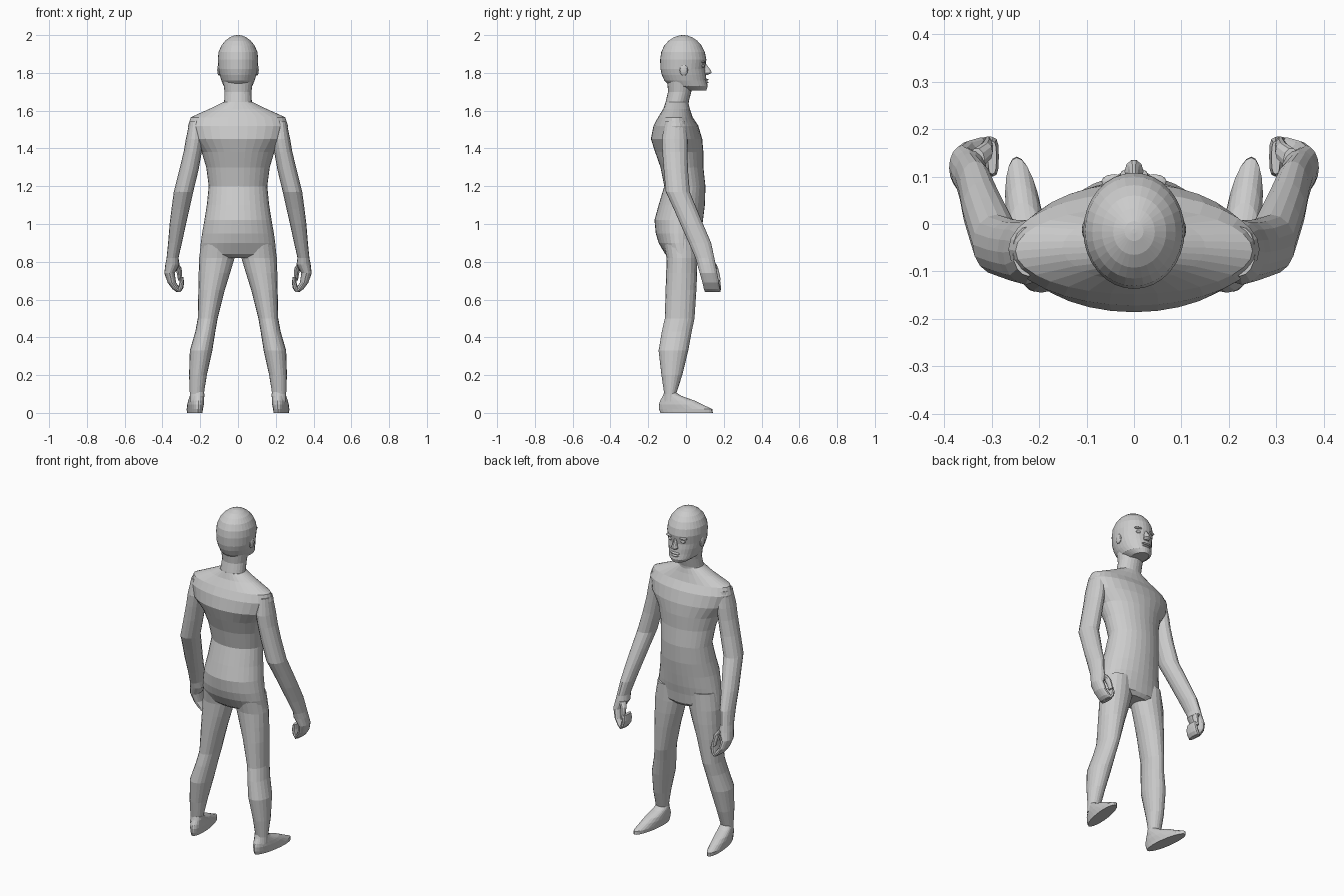
import bpy, bmesh, math
from mathutils import Matrix


def loft(name, rings, n=24, mirror=False, power=1.0, shear=0.0):
    """Skin horizontal oval rings given as (z, x0, x1, y0, y1)."""
    bm = bmesh.new()
    loops = []
    for z, x0, x1, y0, y1 in rings:
        loop = []
        for i in range(n):
            a = 2 * math.pi * i / n
            c, s = math.cos(a), math.sin(a)
            c = math.copysign(abs(c) ** power, c)
            s = math.copysign(abs(s) ** power, s)
            y = (y0 + y1) / 2 + s * (y1 - y0) / 2
            x = (x0 + x1) / 2 + c * (x1 - x0) / 2 + shear * y
            loop.append(bm.verts.new((x, y, z)))
        loops.append(loop)
    for a, b in zip(loops, loops[1:]):
        for i in range(n):
            j = (i + 1) % n
            bm.faces.new((a[i], a[j], b[j], b[i]))
    bm.faces.new(loops[0])
    bm.faces.new(loops[-1])
    bmesh.ops.recalc_face_normals(bm, faces=bm.faces[:])
    return finish(name, bm, mirror)


def finish(name, bm, mirror):
    mesh = bpy.data.meshes.new(name)
    bm.to_mesh(mesh)
    bm.free()
    ob = bpy.data.objects.new(name, mesh)
    bpy.context.collection.objects.link(ob)
    if mirror:
        ob.modifiers.new("Mirror", 'MIRROR')
    return ob


def blob(name, loc, size, mirror=False):
    """Squashed ball for facial details."""
    bm = bmesh.new()
    bmesh.ops.create_uvsphere(bm, u_segments=12, v_segments=8, radius=1)
    bmesh.ops.transform(bm, verts=bm.verts[:], matrix=Matrix.Translation(loc) @ Matrix.Diagonal((*size, 1)))
    return finish(name, bm, mirror)


def centred(rows):
    return [(z, -w, w, a, b) for z, w, a, b in rows]


# Torso: hips to shoulders
loft("torso", centred([
    (0.82, 0.12, -0.085, 0.045), (0.84, 0.203, -0.11, 0.062), (0.90, 0.197, -0.145, 0.07),
    (0.95, 0.19, -0.16, 0.08), (1.02, 0.178, -0.167, 0.09), (1.10, 0.165, -0.145, 0.1),
    (1.20, 0.155, -0.115, 0.103), (1.30, 0.168, -0.135, 0.092), (1.38, 0.192, -0.163, 0.092),
    (1.45, 0.245, -0.186, 0.086), (1.52, 0.265, -0.172, 0.065), (1.565, 0.25, -0.148, 0.035),
    (1.61, 0.15, -0.12, 0.02), (1.645, 0.078, -0.108, 0.012)]), 32)

# Neck
loft("neck", centred([
    (1.60, 0.085, -0.115, 0.012), (1.65, 0.073, -0.107, 0.015),
    (1.70, 0.071, -0.095, 0.028), (1.76, 0.08, -0.1, 0.04)]))

# Head
loft("head", centred([
    (1.708, 0.045, -0.02, 0.108), (1.73, 0.076, -0.085, 0.115), (1.76, 0.088, -0.115, 0.108),
    (1.79, 0.097, -0.128, 0.105), (1.82, 0.103, -0.135, 0.1), (1.87, 0.107, -0.137, 0.108),
    (1.91, 0.103, -0.131, 0.1), (1.945, 0.088, -0.115, 0.082), (1.97, 0.068, -0.092, 0.06),
    (1.988, 0.044, -0.065, 0.033), (1.998, 0.02, -0.036, 0.006), (2.0, 0.004, -0.02, -0.01)]), 32)

# Face details
loft("nose", centred([
    (1.79, 0.016, 0.085, 0.118), (1.80, 0.02, 0.085, 0.136),
    (1.812, 0.013, 0.085, 0.134), (1.85, 0.008, 0.08, 0.105)]), 10)
blob("upper_lip", (0, 0.104, 1.764), (0.03, 0.015, 0.006))
blob("lower_lip", (0, 0.105, 1.750), (0.027, 0.015, 0.006))
blob("eye", (0.04, 0.087, 1.836), (0.017, 0.012, 0.009), True)
blob("brow", (0.042, 0.09, 1.857), (0.027, 0.015, 0.006), True)
blob("ear", (0.1, -0.012, 1.815), (0.01, 0.022, 0.03), True)

# Arms down to the folded palm
loft("arm", [
    (1.545, 0.19, 0.256, -0.11, -0.005), (1.45, 0.18, 0.276, -0.128, 0.008),
    (1.38, 0.192, 0.288, -0.125, 0.008), (1.29, 0.208, 0.31, -0.118, 0.01),
    (1.17, 0.237, 0.34, -0.107, 0.02), (1.08, 0.257, 0.352, -0.065, 0.057),
    (1.00, 0.275, 0.362, -0.03, 0.09), (0.90, 0.297, 0.37, 0.015, 0.133),
    (0.82, 0.315, 0.378, 0.05, 0.15), (0.785, 0.31, 0.385, 0.06, 0.157),
    (0.74, 0.335, 0.39, 0.073, 0.165), (0.69, 0.328, 0.373, 0.087, 0.175),
    (0.655, 0.305, 0.347, 0.095, 0.182), (0.64, 0.303, 0.325, 0.1, 0.182)], 16, True)

# Curled fingertips and thumb
loft("fingers", [
    (0.642, 0.303, 0.33, 0.1, 0.183), (0.66, 0.29, 0.318, 0.1, 0.185),
    (0.69, 0.285, 0.31, 0.1, 0.183), (0.72, 0.29, 0.308, 0.105, 0.175)], 12, True, 0.7)
loft("thumb", [
    (0.79, 0.315, 0.35, 0.11, 0.16), (0.765, 0.298, 0.33, 0.13, 0.172),
    (0.73, 0.297, 0.322, 0.145, 0.18), (0.70, 0.3, 0.317, 0.155, 0.185)], 10, True)

# Legs
loft("leg", [
    (0.92, 0.02, 0.19, -0.12, 0.06), (0.82, 0.018, 0.206, -0.103, 0.06),
    (0.74, 0.042, 0.208, -0.105, 0.059), (0.65, 0.07, 0.21, -0.108, 0.055),
    (0.50, 0.108, 0.213, -0.112, 0.045), (0.43, 0.12, 0.226, -0.128, 0.03),
    (0.33, 0.136, 0.255, -0.145, 0.012), (0.20, 0.165, 0.259, -0.13, -0.02),
    (0.10, 0.181, 0.255, -0.115, -0.052), (0.06, 0.183, 0.255, -0.12, -0.05)], 20, True)

# Feet, turned slightly outward
loft("foot", [
    (0.11, 0.19, 0.26, -0.115, -0.055), (0.09, 0.188, 0.264, -0.122, -0.025),
    (0.065, 0.188, 0.268, -0.137, 0.045), (0.045, 0.187, 0.27, -0.143, 0.085),
    (0.02, 0.19, 0.268, -0.143, 0.14), (0.0, 0.192, 0.266, -0.135, 0.142)], 24, True, 1.0, 0.13)
